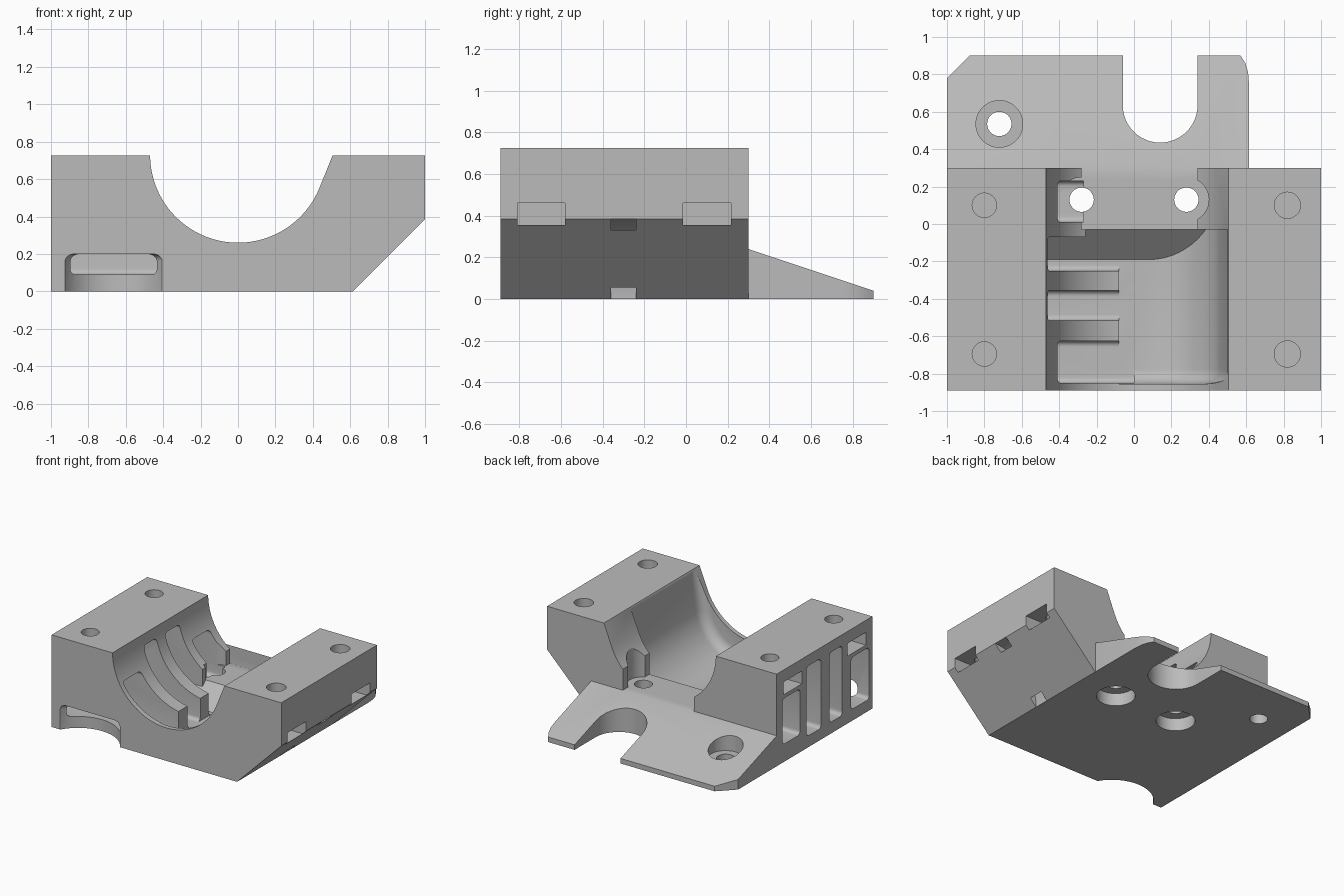
import bpy, bmesh
from math import sin, cos, radians

cube = bpy.data.objects.get("Cube")
if cube:
    bpy.data.objects.remove(cube, do_unlink=True)

grey = bpy.data.materials.new("Plain grey")
grey.use_nodes = True
colour = (0.5, 0.5, 0.5, 1)
grey.diffuse_color = colour
grey.node_tree.nodes["Principled BSDF"].inputs["Base Color"].default_value = colour


def arc(cx, cy, r, start, end, n):
    steps = [radians(start + (end - start) * i / n) for i in range(n + 1)]
    return [(cx + r * cos(t), cy + r * sin(t)) for t in steps]


def prism(name, points, axis, low, high, bevel=0, which=None):
    """Extrude a profile along an axis; bevel the edges picked by which."""
    place = {"x": lambda p, d: (d, p[0], p[1]),
             "y": lambda p, d: (p[0], d, p[1]),
             "z": lambda p, d: (p[0], p[1], d)}[axis]
    bm = bmesh.new()
    ends = [[bm.verts.new(place(p, d)) for p in points] for d in (low, high)]
    bm.faces.new(ends[0])
    bm.faces.new(ends[1][::-1])
    for i in range(len(points)):
        j = (i + 1) % len(points)
        bm.faces.new((ends[0][i], ends[1][i], ends[1][j], ends[0][j]))
    bmesh.ops.recalc_face_normals(bm, faces=bm.faces)
    if bevel:
        edges = [e for e in bm.edges if which(e.verts[0].co, e.verts[1].co)]
        bmesh.ops.bevel(bm, geom=edges, offset=bevel, segments=5,
                        profile=0.5, affect="EDGES")
    mesh = bpy.data.meshes.new(name)
    bm.to_mesh(mesh)
    bm.free()
    mesh.materials.append(grey)
    obj = bpy.data.objects.new(name, mesh)
    bpy.context.collection.objects.link(obj)
    return obj


def box(name, x, y, z, **extra):
    rect = [(y[0], z[0]), (y[1], z[0]), (y[1], z[1]), (y[0], z[1])]
    return prism(name, rect, "x", x[0], x[1], **extra)


def cylinder(name, x, y, r, low, high, **extra):
    return prism(name, arc(x, y, r, 0, 352.5, 47), "z", low, high, **extra)


def combine(target, tool, operation="DIFFERENCE", keep=False):
    mod = target.modifiers.new("shape", "BOOLEAN")
    mod.operation, mod.object, mod.solver = operation, tool, "EXACT"
    bpy.ops.object.select_all(action="DESELECT")
    bpy.context.view_layer.objects.active = target
    target.select_set(True)
    bpy.ops.object.modifier_apply(modifier=mod.name)
    if not keep:
        bpy.data.objects.remove(tool, do_unlink=True)


# Main block with the round cradle in its profile
cradle = [(0.47 * cos(t), 0.73 - 0.47 * sin(t))
          for t in [radians(179.4 + (22.5 - 179.4) * i / 48) for i in range(49)]]
outline = [(-1, 0), (-1, 0.725)] + cradle + [(0.505, 0.725), (1, 0.725), (1, 0.385), (0.615, 0)]
body = prism("mount_body", outline, "y", -0.89, 0.3)

# Sloping tongue with a U-shaped opening
u_slot = arc(0.14, 0.635, 0.2, 360, 180, 24)
tongue_outline = ([(-1, 0.2), (-1, 0.78), (-0.88, 0.9), (-0.06, 0.9)] + u_slot[::-1]
                  + [(0.34, 0.9), (0.57, 0.9), (0.595, 0.86), (0.61, 0.81),
                     (0.615, 0.75), (0.615, 0.2)])
tongue = prism("tongue", tongue_outline, "z", 0, 0.24)
combine(tongue, prism("slope_cutter", [(0.3, 0.24), (0.95, 0.023), (0.95, 0.6), (0.3, 0.6)],
                      "x", -1.2, 1.2))
combine(body, tongue, "UNION")

# Deep pocket under the cradle, with a ramp at its rear
FLOOR, STEP = 0.09, 0.24
ramp = prism("ramp", [(-0.19, FLOOR - 0.1), (-0.19, FLOOR), (-0.03, STEP),
                      (0.02, STEP), (0.02, FLOOR - 0.1)], "x", -0.6, 0.6)
pocket_profile = [(-0.08, FLOOR)] + arc(0.08, FLOOR + 0.38, 0.38, -90, -8, 20) + [
    (0.5, 0.7), (0.5, 0.9), (-0.08, 0.9)]
pocket = prism("pocket", pocket_profile, "y", -0.855, -0.03, bevel=0.08,
               which=lambda a, b: a.y < -0.8 and b.y < -0.8 and max(a.x, b.x) > 0
               and max(a.z, b.z) < 0.75)
pocket_back = box("pocket_back", (-0.26, 0), (-0.2, -0.03), (FLOOR, 0.7))
for cutter in (pocket, pocket_back):
    combine(cutter, ramp, keep=True)
    combine(body, cutter)


# Windows between the ribs of the side wall
def along_x(a, b):
    return abs(a.x - b.x) > 0.1


for y0, y1, top, inner, floor in ((-0.85, -0.625, 0.5, 0, FLOOR),
                                  (-0.515, -0.355, 0.64, 0, FLOOR),
                                  (-0.25, -0.07, 0.64, 0, FLOOR),
                                  (0.01, 0.23, 0.5, -0.27, 0.14)):
    window = box("window", (-1.1, inner), (y0, y1), (floor, top),
                 bevel=0.03, which=along_x)
    if y1 == -0.07:
        combine(window, ramp, keep=True)
    combine(body, window)
bpy.data.objects.remove(ramp, do_unlink=True)

# Flat step behind the pocket, and its two bolt holes
combine(body, box("step", (-0.28, 0.34), (-0.03, 0.35), (STEP, 0.8)))
for x in (-0.28, 0.28):
    combine(body, cylinder("head_clearance", x, 0.13, 0.12, STEP, 0.6))
    combine(body, cylinder("bolt_hole", x, 0.13, 0.065, -0.1, 0.5))
    combine(body, cylinder("bolt_recess", x, 0.13, 0.14, -0.1, 0.1))

# Screw holes in the top and nut slots in both sides
for y in (-0.695, 0.1):
    span = (y - 0.115, y + 0.115)
    combine(body, box("left_nut_slot", (0.71, 1.1), span, (0.355, 0.46)))
    combine(body, box("right_nut_slot", (-1.1, -0.69), span, (0.53, 0.63)))
    combine(body, cylinder("left_screw_hole", 0.82, y, 0.07, 0.29, 0.9))
    combine(body, cylinder("right_screw_hole", -0.8, y, 0.065, 0.54, 0.9))

# Countersunk hole in the tongue
combine(body, cylinder("tongue_hole", -0.72, 0.535, 0.065, -0.1, 0.5))
combine(body, cylinder("tongue_recess", -0.72, 0.535, 0.125, 0.08, 0.5))

# Curved strap channel through the chamfered corner
band = arc(1, 0, 0.385, 85, 186, 20) + arc(1, 0, 0.335, 186, 85, 20)
combine(body, prism("strap_channel", band, "y", -0.36, -0.24))

# Round notch under the front edge
combine(body, cylinder("front_notch", -0.665, -1.04, 0.3, -0.1, 0.2, bevel=0.04,
                       which=lambda a, b: min(a.z, b.z) > 0.1))

bpy.ops.object.select_all(action="DESELECT")
body.select_set(True)
bpy.context.view_layer.objects.active = body
bpy.ops.object.shade_smooth_by_angle(angle=radians(25))
